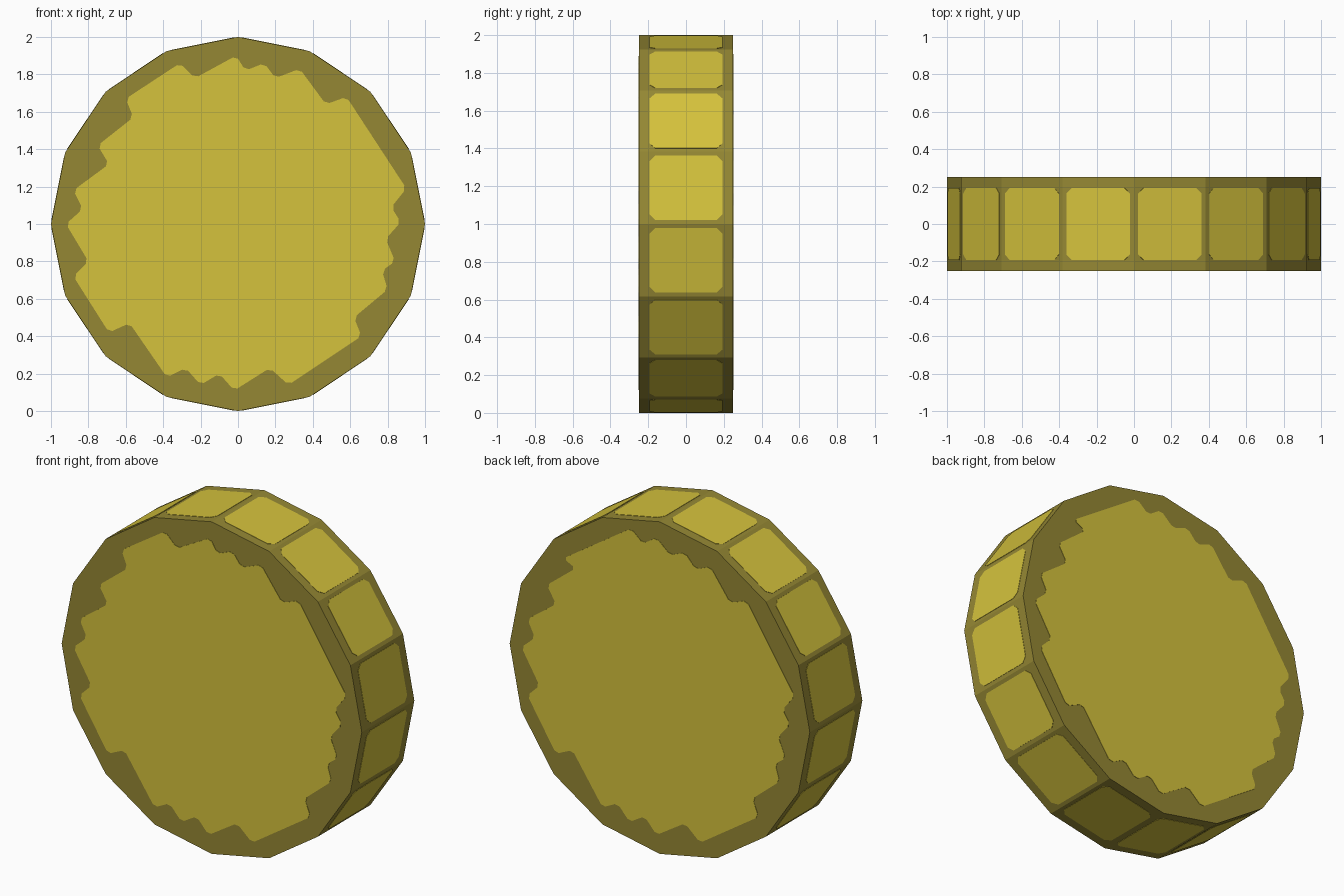
import bpy, bmesh, math
from mathutils import Vector

if "Cube" in bpy.data.objects:
    bpy.data.objects.remove(bpy.data.objects["Cube"])

SIDES, HALF, PROUD = 16, 0.25, 0.002


def material(name, colour):
    m = bpy.data.materials.new(name)
    m.diffuse_color = (*colour, 1)
    m.use_nodes = True
    m.node_tree.nodes["Principled BSDF"].inputs["Base Color"].default_value = m.diffuse_color
    return m


light = material("bright yellow", (0.66, 0.54, 0.045))
dark = material("olive border", (0.30, 0.245, 0.034))


def finish(bm, name, mat):
    bmesh.ops.recalc_face_normals(bm, faces=bm.faces[:])
    mesh = bpy.data.meshes.new(name)
    bm.to_mesh(mesh)
    bm.free()
    mesh.materials.append(mat)
    obj = bpy.data.objects.new(name, mesh)
    bpy.context.collection.objects.link(obj)
    return obj


def slab(bm, points, offset):
    """Extrude a flat outline by the offset vector into a closed solid."""
    face = bm.faces.new([bm.verts.new(p) for p in points])
    ext = bmesh.ops.extrude_face_region(bm, geom=[face], use_keep_orig=True)
    bmesh.ops.translate(bm, vec=offset,
                        verts=[v for v in ext["geom"] if isinstance(v, bmesh.types.BMVert)])


def clip_corners(points, c):
    """Replace each corner by a small chamfer."""
    out = []
    for i, p in enumerate(points):
        for q in (points[i - 1], points[(i + 1) % len(points)]):
            out.append(p + (q - p).normalized() * c)
    return out


# Sixteen-sided disc lying along y
ring = [Vector((math.sin(2 * math.pi * i / SIDES), 0, 1 + math.cos(2 * math.pi * i / SIDES)))
        for i in range(SIDES)]
bm = bmesh.new()
slab(bm, [p + Vector((0, -HALF, 0)) for p in ring], Vector((0, 2 * HALF, 0)))
finish(bm, "disc_body", dark)

# One bright tile on each side of the rim
bm = bmesh.new()
for i in range(SIDES):
    a, b = ring[i], ring[(i + 1) % SIDES]
    along = (b - a).normalized() * 0.022
    out = ((a + b) / 2 - Vector((0, 0, 1))).normalized()
    a, b, y = a + along, b - along, Vector((0, 0.193, 0))
    slab(bm, clip_corners([a - y, b - y, b + y, a + y], 0.03), out * PROUD)
finish(bm, "rim_tiles", light)

# Stepped bright panels on the two flat ends (outline across, height from centre)
front_top = [(-.60, .67), (-.31, .86), (-.23, .78), (-.01, .90), (.04, .82),
             (.14, .86), (.20, .78), (.33, .83)]
back_top = [(-.64, .61), (-.19, .91), (-.11, .84), (-.02, .90), (.07, .82),
            (.17, .86), (.24, .78), (.34, .82)]
rest = [(.47, .64), (.58, .68), (.90, .19), (.82, .09), (.87, .01), (.79, -.08),
        (.84, -.20), (.77, -.25), (.80, -.35), (.62, -.50), (.66, -.60),
        (.27, -.86), (.17, -.77), (-.02, -.89), (-.10, -.80), (-.20, -.86),
        (-.28, -.77), (-.38, -.82), (-.58, -.53), (-.69, -.58), (-.88, -.28),
        (-.80, -.20), (-.92, 0), (-.83, .08), (-.88, .18), (-.69, .32),
        (-.75, .42), (-.56, .57)]
for name, top, s in (("front_panel", front_top, 1), ("back_panel", back_top, -1)):
    pts = [Vector((s * x, -s * HALF, 1 + z)) for x, z in top + rest]
    bm = bmesh.new()
    slab(bm, clip_corners(pts, 0.02), Vector((0, -s * PROUD, 0)))
    finish(bm, name, light)
